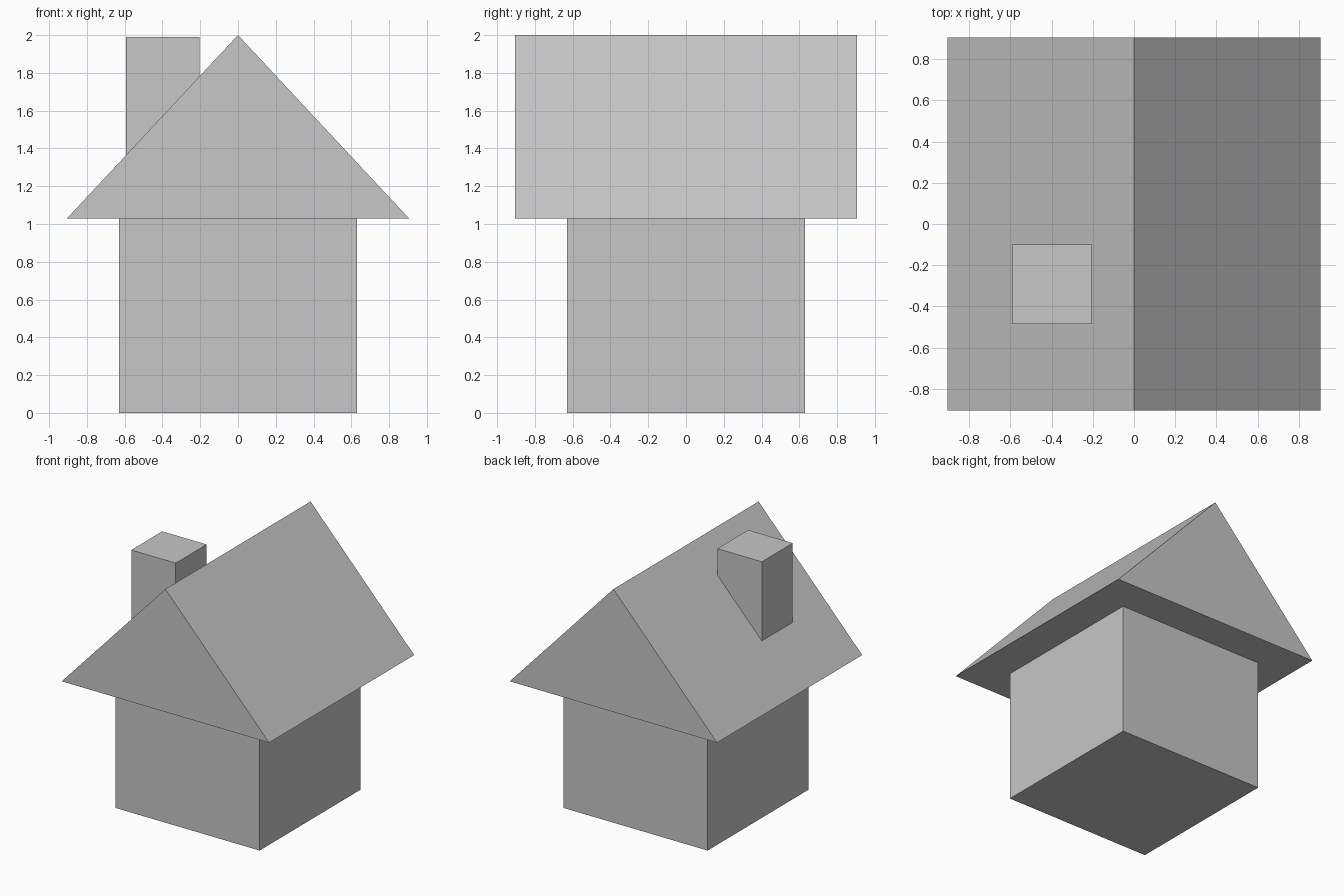
import bpy
import bmesh

default_cube = bpy.data.objects.get("Cube")
if default_cube:
    bpy.data.objects.remove(default_cube, do_unlink=True)

# Single plain grey for the whole house
GREY = (0.57, 0.57, 0.57, 1.0)
grey = bpy.data.materials.new("plain_grey")
grey.use_nodes = True
grey.diffuse_color = GREY
grey.node_tree.nodes["Principled BSDF"].inputs["Base Color"].default_value = GREY


def extrude_profile(name, profile, y_front, y_back):
    """Solid made by sweeping an x-z profile from front to back."""
    bm = bmesh.new()
    face = bm.faces.new([bm.verts.new((x, y_front, z)) for x, z in profile])
    swept = bmesh.ops.extrude_face_region(bm, geom=[face], use_keep_orig=True)
    moved = [g for g in swept["geom"] if isinstance(g, bmesh.types.BMVert)]
    bmesh.ops.translate(bm, verts=moved, vec=(0, y_back - y_front, 0))
    bmesh.ops.recalc_face_normals(bm, faces=bm.faces)
    mesh = bpy.data.meshes.new(name)
    bm.to_mesh(mesh)
    bm.free()
    mesh.materials.append(grey)
    obj = bpy.data.objects.new(name, mesh)
    bpy.context.collection.objects.link(obj)
    return obj


def box(name, x0, x1, y0, y1, z0, z1):
    return extrude_profile(name, [(x0, z0), (x1, z0), (x1, z1), (x0, z1)], y0, y1)


WALL, EAVE, EAVE_Z, RIDGE_Z = 0.63, 0.905, 1.03, 2.0

# Square walls
box("walls", -WALL, WALL, -WALL, WALL, 0, EAVE_Z)

# Solid gable roof, ridge running front to back
extrude_profile("roof", [(-EAVE, EAVE_Z), (EAVE, EAVE_Z), (0, RIDGE_Z)], -EAVE, EAVE)

# Chimney rising from the right-hand slope
box("chimney", -0.592, -0.204, -0.485, -0.1, 1.22, 1.99)
